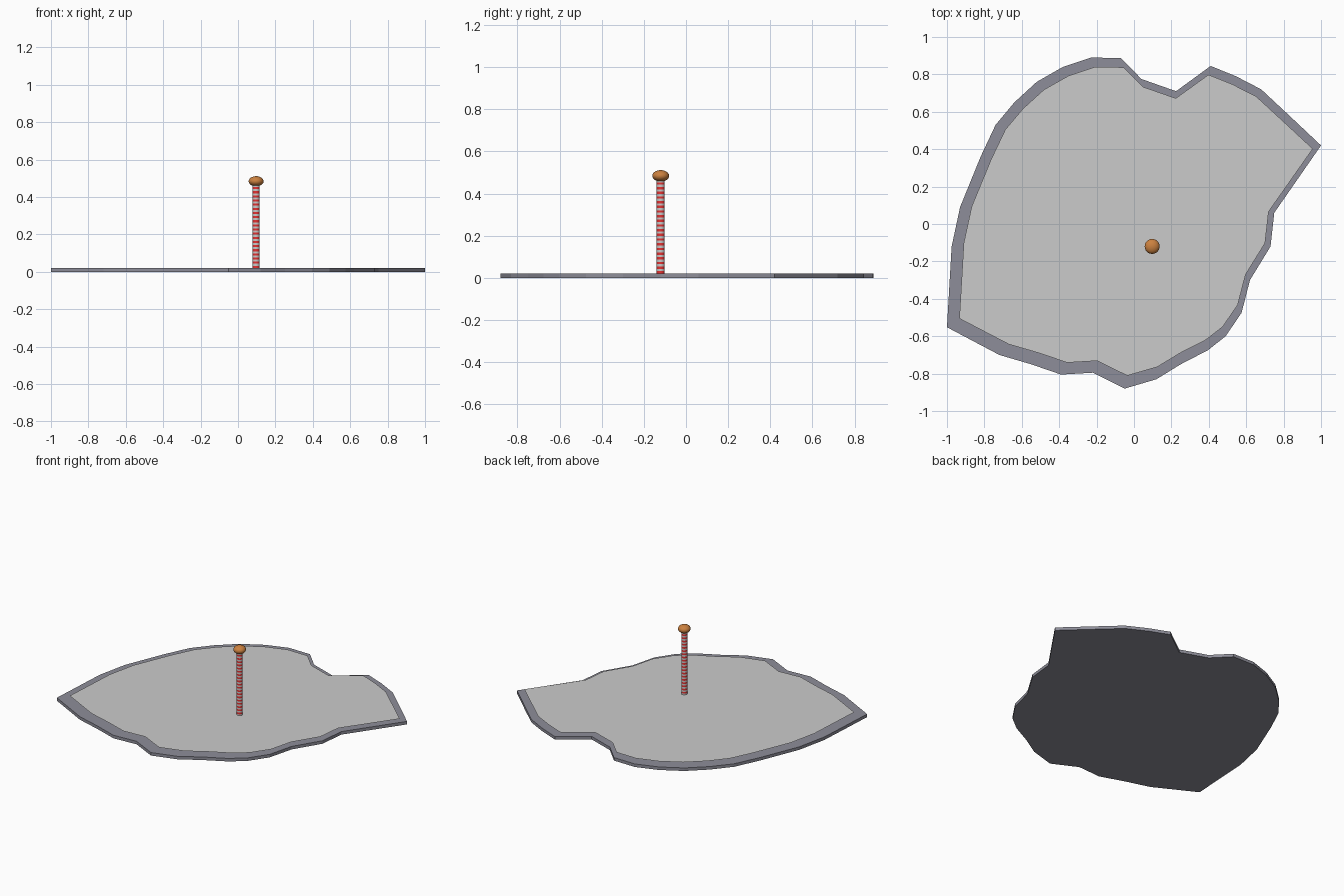
import bpy, bmesh, math

if "Cube" in bpy.data.objects:
    bpy.data.objects.remove(bpy.data.objects["Cube"])

PIN = (0.097, -0.12)


def material(name, color):
    m = bpy.data.materials.new(name)
    m.diffuse_color = (*color, 1)
    m.use_nodes = True
    m.node_tree.nodes["Principled BSDF"].inputs["Base Color"].default_value = m.diffuse_color
    return m


def finish(bm, name, mats=(), smooth=False):
    me = bpy.data.meshes.new(name)
    bmesh.ops.recalc_face_normals(bm, faces=bm.faces)
    bm.to_mesh(me)
    bm.free()
    ob = bpy.data.objects.new(name, me)
    bpy.context.collection.objects.link(ob)
    for m in mats:
        me.materials.append(m)
    if smooth:
        bpy.context.view_layer.objects.active = ob
        ob.select_set(True)
        bpy.ops.object.shade_smooth_by_angle(angle=math.radians(40))
        ob.select_set(False)
    return ob


slate = material("slate", (0.27, 0.27, 0.32))
red = material("red", (0.8, 0.03, 0.03))
white = material("white", (0.8, 0.8, 0.8))
copper = material("copper", (0.6, 0.22, 0.05))

# irregular green outline, counter-clockwise from the left corner
outline = [(-1, -.552), (-.72, -.70), (-.55, -.75), (-.39, -.805), (-.22, -.795),
           (-.05, -.88), (.12, -.83), (.25, -.75), (.395, -.675), (.49, -.60),
           (.575, -.475), (.62, -.30), (.73, -.12), (.75, .06), (1, .42),
           (.83, .58), (.68, .72), (.545, .79), (.41, .845), (.225, .71),
           (.04, .775), (-.07, .887), (-.23, .89), (-.38, .84), (-.52, .76),
           (-.64, .65), (-.74, .53), (-.82, .36), (-.93, .09), (-.975, -.12)]

# base slab
bm = bmesh.new()
face = bm.faces.new([bm.verts.new((x, y, 0)) for x, y in outline])
ext = bmesh.ops.extrude_face_region(bm, geom=[face], use_keep_orig=True)
top = [v for v in ext["geom"] if isinstance(v, bmesh.types.BMVert)]
bmesh.ops.translate(bm, verts=top, vec=(0, 0, 0.021))
finish(bm, "base_slab", [slate])

# thin sheet floating just above the slab
bm = bmesh.new()
bm.faces.new([bm.verts.new((x * .945 + .011, y * .933 + .01, 0.034)) for x, y in outline])
finish(bm, "surface_sheet")

# striped pole, alternating bands
bm = bmesh.new()
SIDES, BANDS, Z0, Z1 = 16, 41, 0.021, 0.475
rings = []
for i in range(BANDS + 1):
    z = Z0 + (Z1 - Z0) * i / BANDS
    rings.append([bm.verts.new((PIN[0] + .019 * math.cos(2 * math.pi * k / SIDES),
                                PIN[1] + .019 * math.sin(2 * math.pi * k / SIDES), z))
                  for k in range(SIDES)])
for i in range(BANDS):
    for k in range(SIDES):
        n = (k + 1) % SIDES
        f = bm.faces.new((rings[i][k], rings[i][n], rings[i + 1][n], rings[i + 1][k]))
        f.material_index = i % 2
bm.faces.new(rings[0])
bm.faces.new(rings[-1])
finish(bm, "striped_pole", [red, white], True)

# flattened ball on top
bm = bmesh.new()
bmesh.ops.create_uvsphere(bm, u_segments=24, v_segments=16, radius=0.04)
bmesh.ops.scale(bm, vec=(1, 1, 0.68), verts=bm.verts)
bmesh.ops.translate(bm, vec=(*PIN, 0.484), verts=bm.verts)
finish(bm, "pole_knob", [copper], True)
